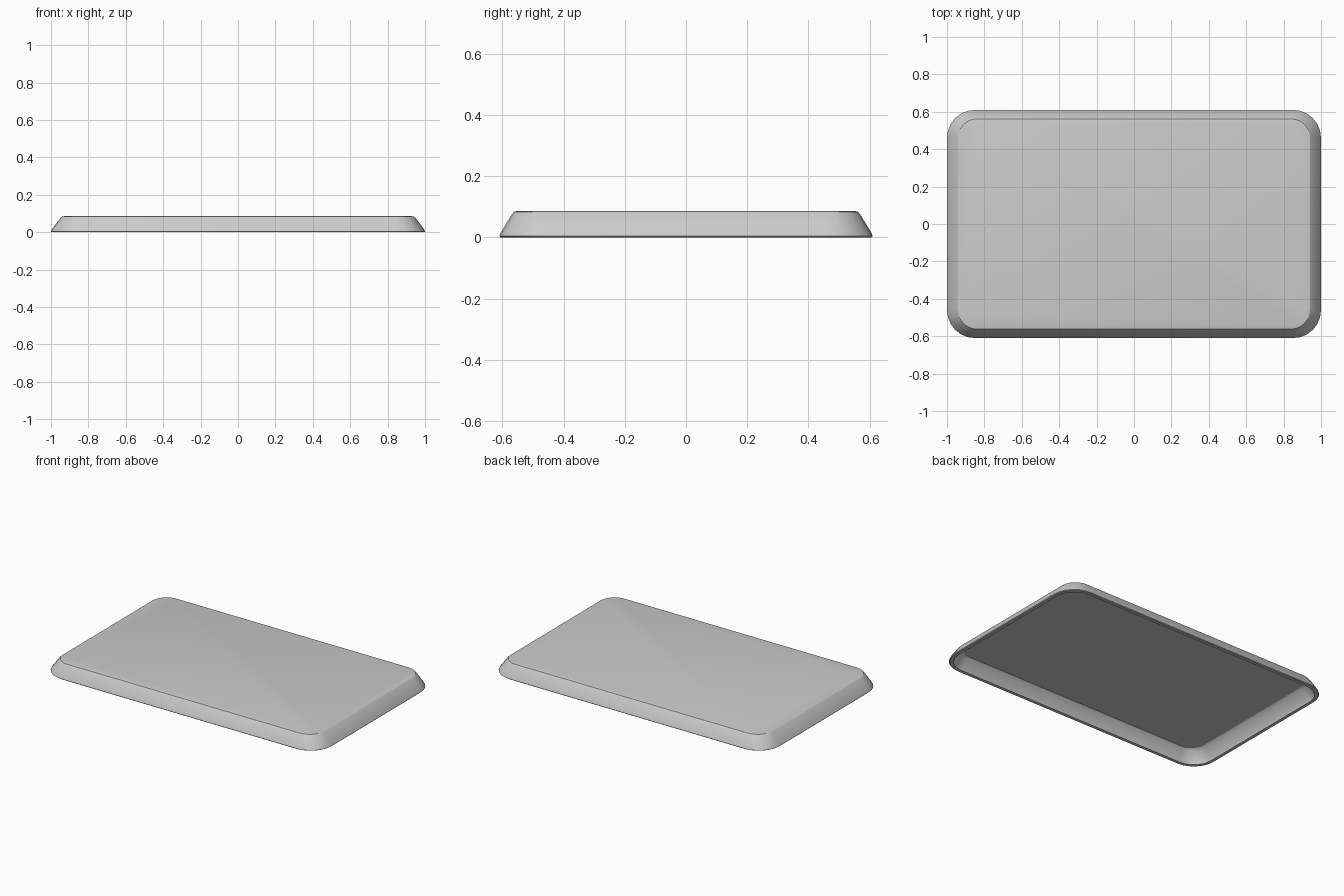
import bpy, bmesh, math

if "Cube" in bpy.data.objects:
    bpy.data.objects.remove(bpy.data.objects["Cube"])

SEG = 6  # segments per rounded corner


def ring(bm, hx, hy, r, z):
    """Rounded-rectangle loop of vertices at height z."""
    verts = []
    for i, (sx, sy) in enumerate([(1, 1), (-1, 1), (-1, -1), (1, -1)]):
        for k in range(SEG + 1):
            a = math.pi / 2 * (i + k / SEG)
            verts.append(bm.verts.new((sx * (hx - r) + r * math.cos(a),
                                       sy * (hy - r) + r * math.sin(a), z)))
    return verts


# Half width, half depth, corner radius, height: underside, rim, flared wall, top
profile = [
    (0.915, 0.540, 0.09, 0.081),
    (0.930, 0.552, 0.10, 0.072),
    (0.972, 0.582, 0.13, 0.012),
    (0.975, 0.585, 0.13, 0.000),
    (0.996, 0.606, 0.15, 0.000),
    (1.000, 0.610, 0.15, 0.004),
    (0.996, 0.607, 0.15, 0.014),
    (0.950, 0.569, 0.11, 0.076),
    (0.940, 0.562, 0.10, 0.084),
    (0.920, 0.550, 0.09, 0.087),
]

# Hollow tray-like cover, open underneath
bm = bmesh.new()
rings = [ring(bm, *p) for p in profile]
n = len(rings[0])
for lo, hi in zip(rings, rings[1:]):
    for i in range(n):
        j = (i + 1) % n
        bm.faces.new((lo[i], lo[j], hi[j], hi[i]))
bm.faces.new(rings[0])
bm.faces.new(rings[-1])
bmesh.ops.recalc_face_normals(bm, faces=bm.faces)

mesh = bpy.data.meshes.new("cover_shell")
bm.to_mesh(mesh)
bm.free()
cover = bpy.data.objects.new("cover_shell", mesh)
bpy.context.collection.objects.link(cover)
bpy.context.view_layer.objects.active = cover
cover.select_set(True)
bpy.ops.object.shade_smooth_by_angle(angle=math.radians(30))
